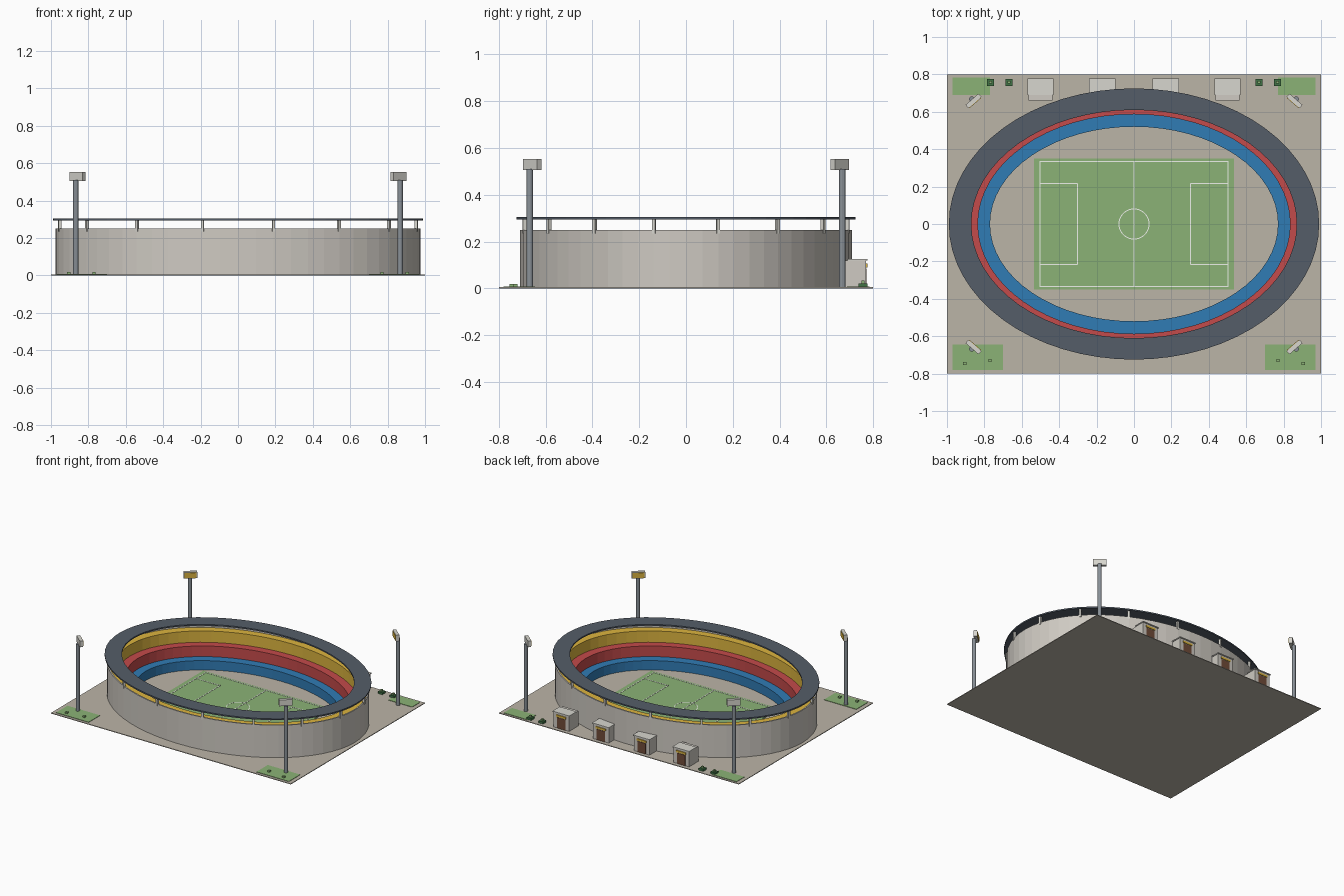
import bpy, bmesh
from math import sin, cos, pi, radians, atan2
from mathutils import Matrix

if "Cube" in bpy.data.objects:
    bpy.data.objects.remove(bpy.data.objects["Cube"])

SEG = 64
BASE = 0.005


def material(name, rgb):
    m = bpy.data.materials.new(name)
    m.diffuse_color = (*rgb, 1)
    m.use_nodes = True
    m.node_tree.nodes["Principled BSDF"].inputs["Base Color"].default_value = m.diffuse_color
    return m


CONCRETE = material("concrete", (0.62, 0.59, 0.54))
PAVING = material("paving", (0.50, 0.46, 0.39))
GRASS = material("grass", (0.26, 0.45, 0.18))
LINE = material("line_white", (0.85, 0.88, 0.82))
BLUE = material("seat_blue", (0.03, 0.20, 0.46))
RED = material("seat_red", (0.55, 0.07, 0.07))
YELLOW = material("seat_yellow", (0.72, 0.46, 0.05))
ROOF = material("roof_slate", (0.09, 0.11, 0.14))
STEEL = material("steel", (0.25, 0.28, 0.31))
PALE = material("pale_panel", (0.68, 0.67, 0.62))
DOOR = material("door_brown", (0.16, 0.07, 0.04))
BUSH = material("bush_green", (0.05, 0.17, 0.06))


def finish(bm, name, mat):
    bmesh.ops.recalc_face_normals(bm, faces=bm.faces[:])
    me = bpy.data.meshes.new(name)
    bm.to_mesh(me)
    bm.free()
    ob = bpy.data.objects.new(name, me)
    me.materials.append(mat)
    bpy.context.collection.objects.link(ob)
    return ob


def box(name, mat, x, y, z, rot=0):
    """Box from (min, max) pairs, turned about its own centre."""
    bm = bmesh.new()
    size = [r[1] - r[0] for r in (x, y, z)]
    mid = [(r[0] + r[1]) / 2 for r in (x, y, z)]
    m = Matrix.Translation(mid) @ Matrix.Rotation(rot, 4, 'Z') @ Matrix.Diagonal((*size, 1))
    bmesh.ops.create_cube(bm, size=1, matrix=m)
    return finish(bm, name, mat)


def block(name, mat, cx, cy, w, d, z0, z1, rot=0):
    return box(name, mat, (cx - w / 2, cx + w / 2), (cy - d / 2, cy + d / 2), (z0, z1), rot)


def cylinder(name, mat, cx, cy, r, z0, z1, n=12):
    bm = bmesh.new()
    bmesh.ops.create_cone(bm, cap_ends=True, segments=n, radius1=r, radius2=r, depth=z1 - z0,
                          matrix=Matrix.Translation((cx, cy, (z0 + z1) / 2)))
    return finish(bm, name, mat)


def ring(name, mat, inner, outer, z0, z1):
    """Elliptical ring with a rectangular section; inner/outer are (rx, ry)."""
    bm = bmesh.new()
    section = [(*inner, z0), (*outer, z0), (*outer, z1), (*inner, z1)]
    loops = [[bm.verts.new((a * cos(2 * pi * i / SEG), b * sin(2 * pi * i / SEG), z))
              for i in range(SEG)] for a, b, z in section]
    for k in range(4):
        p, q = loops[k], loops[(k + 1) % 4]
        for i in range(SEG):
            j = (i + 1) % SEG
            bm.faces.new((p[i], p[j], q[j], q[i]))
    return finish(bm, name, mat)


# Ground and pitch
box("ground", PAVING, (-1, 1), (-0.8, 0.8), (0, BASE))
box("pitch", GRASS, (-0.535, 0.535), (-0.35, 0.35), (BASE, 0.009))

# Pitch markings
T, Z0, Z1 = 0.003, 0.009, 0.0105
block("halfway_line", LINE, 0, 0, 2 * T, 0.67, Z0, Z1)
ring("centre_circle", LINE, (0.078, 0.078), (0.083, 0.083), Z0, Z1)
for s in (-1, 1):
    block("touch_line", LINE, 0, s * 0.335, 1.01, 2 * T, Z0, Z1)
    block("goal_line", LINE, s * 0.502, 0, 2 * T, 0.67, Z0, Z1)
    block("penalty_front", LINE, s * 0.302, 0, 2 * T, 0.435, Z0, Z1)
    for t in (-1, 1):
        block("penalty_side", LINE, s * 0.402, t * 0.217, 0.2, 2 * T, Z0, Z1)

# Seating tiers, outer wall and roof ring
ring("lower_tier", BLUE, (0.77, 0.52), (0.835, 0.587), BASE, 0.075)
ring("middle_tier", RED, (0.835, 0.587), (0.90, 0.645), BASE, 0.155)
ring("upper_tier", YELLOW, (0.90, 0.645), (0.965, 0.70), BASE, 0.24)
ring("outer_wall", CONCRETE, (0.965, 0.70), (0.975, 0.71), BASE, 0.25)
ring("roof", ROOF, (0.87, 0.61), (0.99, 0.725), 0.295, 0.305)

# Roof posts
for i in range(16):
    a = radians(11.25 + 22.5 * i)
    block("roof_post", PALE, 0.972 * cos(a), 0.705 * sin(a), 0.015, 0.015, 0.235, 0.296, a)

# Floodlights facing the centre
for sx in (-1, 1):
    for sy in (-1, 1):
        cylinder("floodlight_pole", STEEL, sx * 0.868, sy * 0.668, 0.014, BASE, 0.51)
        turn = atan2(sy * 0.75, sx * 0.65)
        ux, uy = cos(turn), sin(turn)
        px, py = sx * 0.858, sy * 0.658
        block("floodlight_head", PALE, px, py, 0.024, 0.092, 0.505, 0.552, turn)
        block("floodlight_lamp", YELLOW, px - ux * 0.013, py - uy * 0.013,
              0.004, 0.082, 0.509, 0.548, turn)

# Entrance gates along the back
for cx in (-0.5, -0.17, 0.17, 0.5):
    box("gate_house", CONCRETE, (cx - 0.065, cx + 0.065), (0.66, 0.77), (BASE, 0.118))
    box("gate_roof", PALE, (cx - 0.07, cx + 0.07), (0.69, 0.777), (0.118, 0.125))
    box("gate_door", DOOR, (cx - 0.035, cx + 0.035), (0.765, 0.773), (BASE, 0.085))
    box("gate_sign", YELLOW, (cx - 0.04, cx + 0.04), (0.765, 0.776), (0.09, 0.105))

# Corner lawns and shrubs
for s in (-1, 1):
    block("front_lawn", GRASS, s * 0.835, -0.7125, 0.27, 0.135, BASE, 0.008)
    block("back_lawn", GRASS, s * 0.87, 0.737, 0.20, 0.095, BASE, 0.008)
    for x, y in ((0.905, -0.746), (0.77, -0.73)):
        block("small_shrub", GRASS, s * x, y, 0.017, 0.017, 0.008, 0.019)
    for x in (0.668, 0.767):
        block("shrub_base", BUSH, s * x, 0.757, 0.038, 0.038, BASE, 0.02)
        block("shrub_top", GRASS, s * x, 0.757, 0.014, 0.014, 0.02, 0.033)
